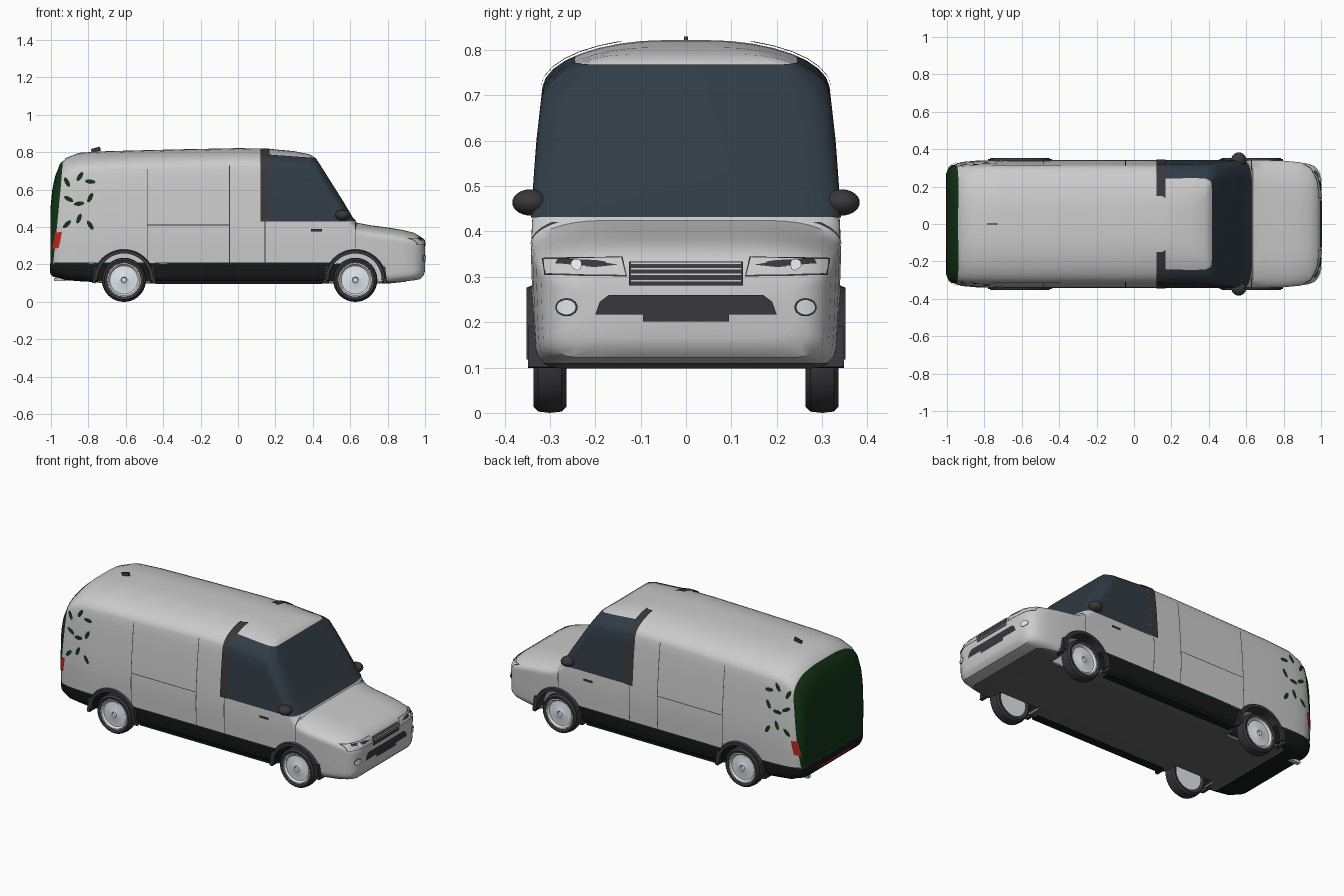
import bpy, bmesh, math
from mathutils import Vector, Matrix

if "Cube" in bpy.data.objects:
    bpy.data.objects.remove(bpy.data.objects["Cube"])


def material(name, rgb):
    m = bpy.data.materials.new(name)
    m.diffuse_color = (*rgb, 1)
    m.use_nodes = True
    m.node_tree.nodes["Principled BSDF"].inputs["Base Color"].default_value = m.diffuse_color
    return m


GLASS = material("glass", (0.03, 0.045, 0.06))
DARK = material("dark_plastic", (0.04, 0.04, 0.045))
BLACK = material("black", (0.008, 0.01, 0.01))
UNDER = material("underside", (0.13, 0.13, 0.13))
GREEN = material("green", (0.006, 0.035, 0.008))
RED = material("red", (0.5, 0.02, 0.015))
WHITE = material("lamp", (0.75, 0.8, 0.85))


def make(name, bm, mat=None):
    me = bpy.data.meshes.new(name)
    bm.to_mesh(me)
    bm.free()
    ob = bpy.data.objects.new(name, me)
    bpy.context.collection.objects.link(ob)
    if mat:
        me.materials.append(mat)
    return ob


def box(name, lo, hi, mat=None, tilt=0):
    bm = bmesh.new()
    bmesh.ops.create_cube(bm, size=1)
    lo, hi = Vector(lo), Vector(hi)
    bmesh.ops.transform(bm, verts=bm.verts, matrix=Matrix.Translation((lo + hi) / 2)
                        @ Matrix.Rotation(tilt, 4, 'Y') @ Matrix.Diagonal((*(hi - lo), 1)))
    return make(name, bm, mat)


def lathe(name, profile, centre, side, mat=None, n=40):
    # profile of (radius, outward offset) spun about the y axis
    bm = bmesh.new()
    vs = [bm.verts.new((r, side * o, 0)) for r, o in profile]
    es = [bm.edges.new(p) for p in zip(vs, vs[1:])]
    bmesh.ops.spin(bm, geom=vs + es, cent=(0, 0, 0), axis=(0, 1, 0), angle=math.tau, steps=n)
    bmesh.ops.remove_doubles(bm, verts=bm.verts, dist=1e-5)
    bmesh.ops.recalc_face_normals(bm, faces=bm.faces)
    bmesh.ops.translate(bm, verts=bm.verts, vec=centre)
    return make(name, bm, mat)


# ---- Body: cross-sections lofted along x ----
WIDTH = [(0, .325), (.2, .337), (.35, .342), (.45, .338), (.6, .327), (.75, .31), (.9, .30)]


def width(z):
    for (a, wa), (b, wb) in zip(WIDTH, WIDTH[1:]):
        if z <= b:
            return wa + (wb - wa) * (z - a) / (b - a)
    return WIDTH[-1][1]


# x, bottom z, top z, width scale, top corner width, top corner height
STATIONS = [
    (-1, .15, .50, .80, .10, .08), (-.99, .14, .60, .87, .12, .09), (-.975, .135, .67, .91, .16, .1),
    (-.95, .13, .735, .945, .22, .1), (-.92, .12, .77, .97, .25, .1), (-.85, .115, .797, .99, .26, .1),
    (-.7, .1, .806, 1, .26, .1), (-.3, .1, .816, 1, .26, .1), (0, .1, .822, 1, .26, .1),
    (.15, .1, .82, 1, .26, .1), (.3, .1, .806, 1, .23, .1), (.38, .1, .79, 1, .18, .09),
    (.41, .1, .772, 1, .12, .09), (.45, .1, .711, 1, .09, .09), (.5, .1, .631, 1, .08, .09),
    (.56, .1, .536, 1, .08, .08), (.61, .1, .452, 1, .1, .06), (.635, .1, .424, 1, .15, .06),
    (.7, .1, .411, 1, .2, .06), (.8, .1, .398, .99, .2, .06), (.88, .108, .385, .97, .2, .06),
    (.94, .115, .37, .94, .18, .06), (.975, .122, .35, .88, .15, .06), (.992, .14, .33, .80, .12, .05),
    (1, .165, .30, .70, .08, .04)]


def ring(x, zb, zt, s, rx, rz):
    half = [(0, zb), (.15 * s, zb)]
    for i in range(5):
        a = math.pi / 2 * i / 4
        z = zb + .04 * (1 - math.cos(a))
        half.append((width(z) * s - .05 * (1 - math.sin(a)), z))
    z0, z1 = zb + .04, zt - rz
    for i in range(1, 12):
        z = z0 + (z1 - z0) * i / 12
        half.append((width(z) * s, z))
    for i in range(9):
        a = math.pi / 2 * i / 8
        z = z1 + rz * math.sin(a)
        half.append((width(z) * s - rx * (1 - math.cos(a)), z))
    half.append((0, zt))
    return [(x, y, z) for y, z in half + [(-y, z) for y, z in half[-2:0:-1]]]


bm = bmesh.new()
rings = [[bm.verts.new(p) for p in ring(*s)] for s in STATIONS]
for a, b in zip(rings, rings[1:]):
    for i in range(len(a)):
        j = (i + 1) % len(a)
        bm.faces.new((a[i], a[j], b[j], b[i]))
bm.faces.new(rings[0])
bm.faces.new(rings[-1])
bmesh.ops.recalc_face_normals(bm, faces=bm.faces)
body = make("van_body", bm)

# Wheel wells cut out of the body
AXLES = {"rear": -.61, "front": .627}
HUB = .118
for x in AXLES.values():
    for s in (1, -1):
        cut = lathe("well_cutter", [(0, -.09), (.142, -.09), (.142, .12), (0, .12)], (x, s * .3, HUB), s)
        cut.hide_render = True
        mod = body.modifiers.new("well", 'BOOLEAN')
        mod.operation, mod.object = 'DIFFERENCE', cut
        bpy.context.view_layer.objects.active = body
        bpy.ops.object.modifier_apply(modifier=mod.name)
        bpy.data.objects.remove(cut)


def panel(name, polys, mat=None, lift=.003, view="side"):
    # Convex outlines cut from a copy of the body skin and lifted off it
    out = bmesh.new()
    for poly in polys:
        b = bmesh.new()
        b.from_mesh(body.data)
        area = sum(p[0] * q[1] - q[0] * p[1] for p, q in zip(poly, poly[1:] + poly[:1]))
        planes = []
        for p, q in zip(poly, poly[1:] + poly[:1]):
            u, v = q[1] - p[1], p[0] - q[0]
            if area < 0:
                u, v = -u, -v
            planes.append(((p[0], 0, p[1]), (u, 0, v)) if view == "side" else ((0, *p), (0, u, v)))
        if view == "front":
            planes.append(((.7, 0, 0), (-1, 0, 0)))
        for co, no in planes:
            bmesh.ops.bisect_plane(b, geom=b.verts[:] + b.edges[:] + b.faces[:], dist=1e-6,
                                   plane_co=co, plane_no=no, clear_outer=True)
        b.normal_update()
        for v, n in [(v, v.normal.copy()) for v in b.verts]:
            v.co += n * lift
        tmp = bpy.data.meshes.new("tmp")
        b.to_mesh(tmp)
        b.free()
        out.from_mesh(tmp)
        bpy.data.meshes.remove(tmp)
    return make(name, out, mat)


def rect(a, b, c, d):
    return [(a, c), (b, c), (b, d), (a, d)]


def oval(u, v, ru, rv, ang=0, n=8):
    c, s = math.cos(ang), math.sin(ang)
    pts = [(ru * math.cos(t * math.tau / n), rv * math.sin(t * math.tau / n)) for t in range(n)]
    return [(u + p * c - q * s, v + p * s + q * c) for p, q in pts]


def both(poly):
    return [poly, [(-y, z) for y, z in poly]]


# ---- Skin panels seen from the side (both sides at once) ----
panel("cab_glass", [[(.165, .43), (.66, .43), (.66, .6), (.425, .766), (.165, .785)]], GLASS)
panel("door_pillar", [rect(.12, .168, .43, .812)], DARK, .007)
panel("lower_skirt", [rect(-1.1, .6, .112, .205)], BLACK, .004)
panel("skirt_trim", [rect(-.98, .5, .205, .211)], GREEN, .004)
panel("underbody", [rect(-1.1, 1.1, .05, .112)], UNDER, .002)
panel("rear_doors", [[(-1.1, .205), (-.985, .205), (-.962, .45), (-.935, .72), (-.94, .78), (-1.1, .78)]], GREEN)
panel("tail_lights", [[(-.99, .28), (-.955, .29), (-.94, .375), (-.975, .37)]], RED, .006)
panel("door_seams", [rect(-.487, -.483, .21, .71), rect(-.047, -.043, .21, .73), rect(-.485, -.045, .409, .413),
                     rect(.143, .147, .21, .43), rect(.625, .629, .285, .42)], DARK, .0015)
panel("door_handles", [rect(.39, .45, .376, .39)], DARK, .009)
LEAVES = [(-.914, .64, -1.1), (-.845, .67, 1), (-.79, .643, -.1), (-.905, .55, -.5), (-.85, .525, .1),
          (-.79, .557, 1.1), (-.914, .415, .8), (-.85, .445, 1.2), (-.79, .41, -1)]
panel("side_leaves", [oval(x, z, .029, .012, a) for x, z, a in LEAVES], GREEN, .002)

# ---- Nose panels seen from the front ----
panel("grille", [rect(-.126, .126, .281, .331)], DARK, .004, "front")
panel("grille_bars", [rect(-.122, .122, z, z + .005) for z in (.289, .301, .313, .325)], None, .009, "front")
panel("lower_intake", [[(-.2, .217), (.2, .217), (.19, .245), (.17, .26), (-.17, .26), (-.19, .245)],
                       rect(-.095, .095, .201, .217)], DARK, .004, "front")
panel("fog_light_rims", both(oval(.262, .233, .024, .02, 0, 20)), DARK, .004, "front")
panel("fog_lights", both(oval(.262, .233, .02, .016, 0, 20)), WHITE, .007, "front")
panel("headlight_rims", both([(.13, .3), (.31, .303), (.316, .34), (.14, .343)]), DARK, .003, "front")
panel("headlight_covers", both([(.133, .303), (.307, .306), (.312, .337), (.143, .34)]), None, .005, "front")
panel("headlight_slits", both([(.15, .325), (.2, .32), (.285, .325), (.28, .336), (.2, .333)]), DARK, .007, "front")
panel("headlight_bulbs", both(oval(.24, .323, .012, .011, 0, 16)), WHITE, .01, "front")
panel("wipers", [rect(-.13, -.03, .428, .435), rect(.06, .16, .428, .435)], DARK, .008, "front")

# ---- Wheels, arches and mud flaps ----
TYRE = [(.085, -.03), (.105, -.036), (.115, -.026), (.118, 0), (.115, .026), (.105, .036), (.09, .031), (.085, .02)]
RIM = [(0, .02), (.012, .02), (.016, .027), (.028, .022), (.075, .02), (.084, .03), (.091, .03), (.088, -.03), (0, -.03)]
for end, x in AXLES.items():
    for side, s in (("left", 1), ("right", -1)):
        tag = f"{end}_{side}"
        lathe("tyre_" + tag, TYRE, (x, s * .3, HUB), s, DARK)
        lathe("rim_" + tag, RIM, (x, s * .3, HUB), s, WHITE)
        bm = bmesh.new()
        loops = []
        for i in range(25):
            a = math.pi * i / 24
            loops.append([bm.verts.new((x + r * math.cos(a), s * y, HUB + r * math.sin(a)))
                          for r, y in ((.141, .28), (.141, .352), (.158, .352), (.167, .33))])
        for p, q in zip(loops, loops[1:]):
            for i in range(4):
                bm.faces.new((p[i], p[(i + 1) % 4], q[(i + 1) % 4], q[i]))
        bm.faces.new(loops[0])
        bm.faces.new(loops[-1])
        bmesh.ops.recalc_face_normals(bm, faces=bm.faces)
        make("wheel_arch_" + tag, bm, DARK)
        for d in (-1, 1):
            y = sorted((s * .28, s * .348))
            box(f"mud_flap_{tag}", (x + d * .156 - .009, y[0], .1), (x + d * .156 + .009, y[1], .19), DARK, -d * .12)

# ---- Side steps, mirrors, roof fin, exhaust ----
for side, s in (("left", 1), ("right", -1)):
    y = sorted((s * .27, s * .322))
    box("side_step_" + side, (-.44, y[0], .096), (.45, y[1], .118), BLACK)
    bm = bmesh.new()
    bmesh.ops.create_uvsphere(bm, u_segments=24, v_segments=14, radius=1)
    bmesh.ops.transform(bm, verts=bm.verts, matrix=Matrix.Translation((.56, s * .343, .464))
                        @ Matrix.Diagonal((.04, .04, .029, 1)))
    make("wing_mirror_" + side, bm, DARK)
box("roof_antenna", (-.785, -.004, .802), (-.735, .004, .824), DARK, -.25)
box("exhaust_pipe", (-.985, .2, .112), (-.92, .225, .128))
box("rear_reflector", (-1.006, -.15, .155), (-.99, .15, .165), RED)

bpy.ops.object.select_all(action='SELECT')
bpy.context.view_layer.objects.active = body
bpy.ops.object.shade_smooth_by_angle(angle=math.radians(35))
